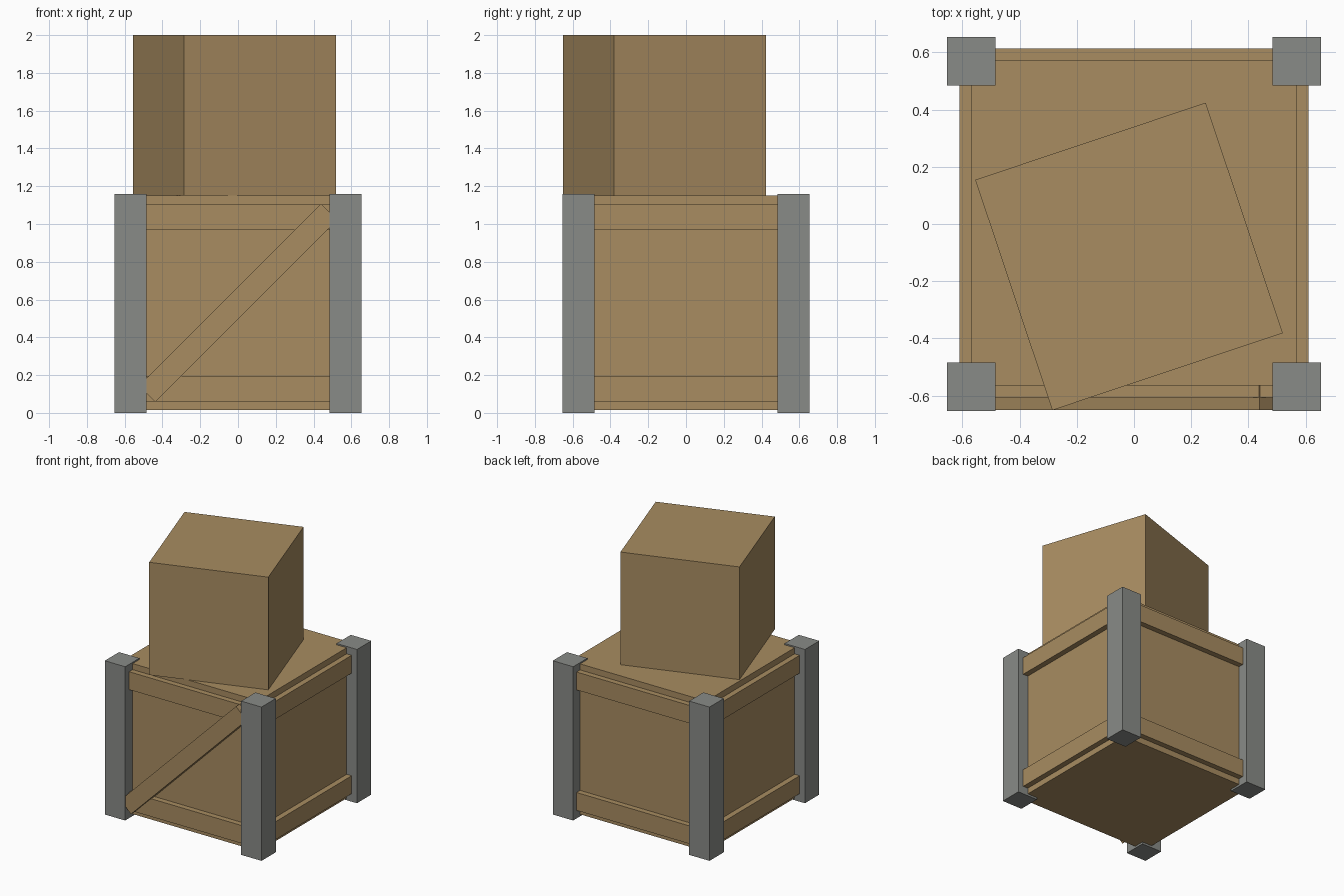
import bpy
import math

if "Cube" in bpy.data.objects:
    bpy.data.objects.remove(bpy.data.objects["Cube"])


def material(name, rgb):
    m = bpy.data.materials.new(name)
    m.diffuse_color = (*rgb, 1.0)
    m.use_nodes = True
    m.node_tree.nodes["Principled BSDF"].inputs["Base Color"].default_value = m.diffuse_color
    return m


WOOD = material("brown_wood", (0.392, 0.262, 0.119))
METAL = material("grey_metal", (0.25, 0.258, 0.242))


def box(name, centre, size, mat, rotation=(0, 0, 0)):
    bpy.ops.mesh.primitive_cube_add(size=1, location=centre, rotation=rotation)
    ob = bpy.context.object
    ob.name = name
    ob.scale = size
    bpy.ops.object.transform_apply(location=False, rotation=False, scale=True)
    ob.data.materials.append(mat)
    return ob


# Main crate body
box("crate_body", (0, 0.003, 0.5825), (1.136, 1.136, 1.135), WOOD)

# Corner posts
for sx, x_name in ((-1, "left"), (1, "right")):
    for sy, y_name in ((-1, "front"), (1, "back")):
        box(f"{y_name}_{x_name}_post", (sx * 0.569, sy * 0.569, 0.58),
            (0.17, 0.17, 1.16), METAL)

# Horizontal planks along the lower and upper edge of each side
for z, level in ((0.128, "lower"), (1.037, "upper")):
    for s, x_name, y_name in ((-1, "left", "front"), (1, "right", "back")):
        box(f"{level}_{x_name}_plank", (s * 0.585, 0, z), (0.05, 1.04, 0.135), WOOD)
        box(f"{level}_{y_name}_plank", (0, s * 0.585 + 0.003, z), (1.04, 0.05, 0.135), WOOD)

# Diagonal brace across the front
box("diagonal_brace", (0, -0.605, 0.5825), (1.362, 0.09, 0.121), WOOD,
    (0, -math.radians(45), 0))

# Smaller box standing turned on top of the crate
box("top_box", (-0.0175, -0.1135, 1.575), (0.849, 0.849, 0.85), WOOD,
    (0, 0, math.radians(18.5)))
